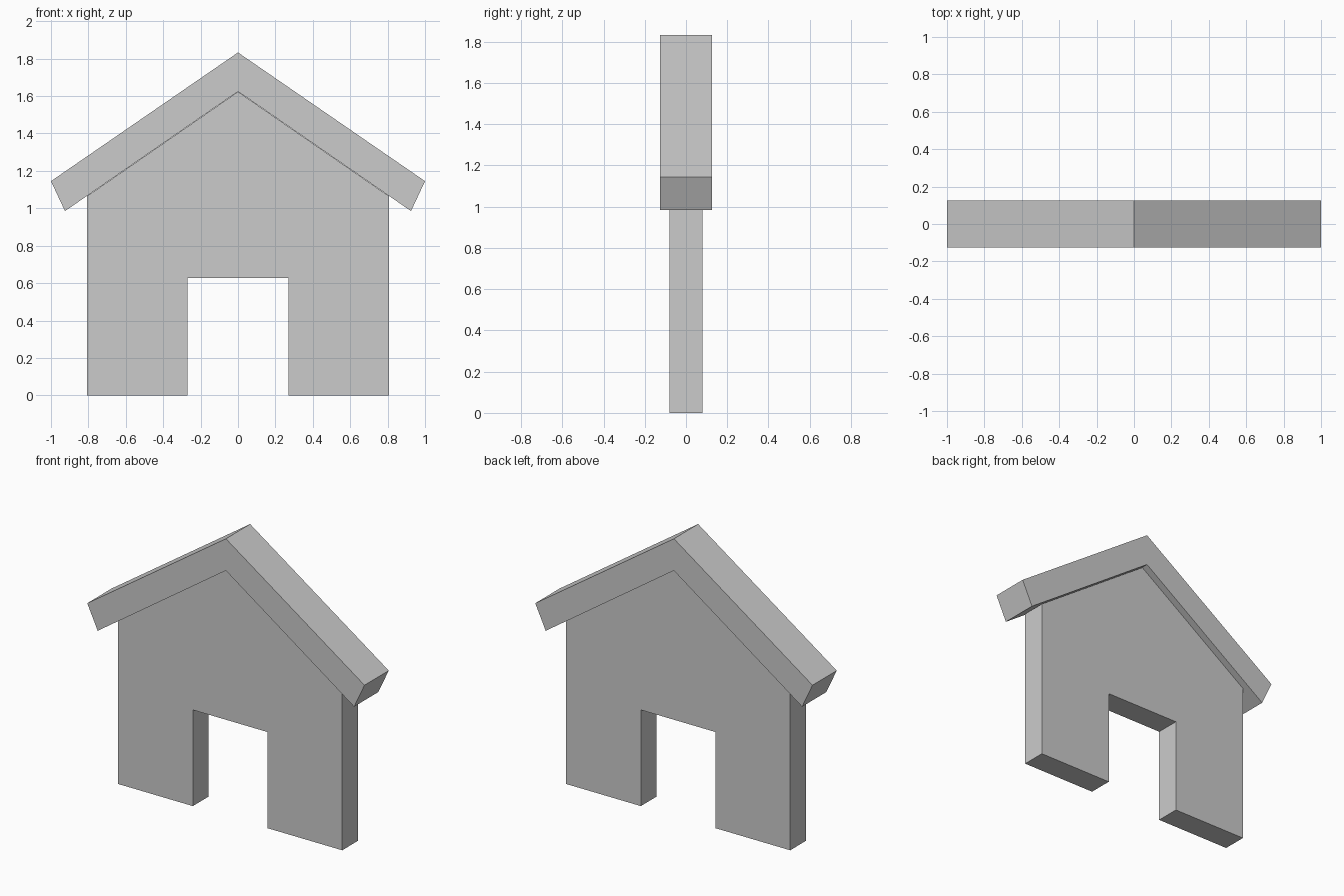
import bpy
import bmesh

cube = bpy.data.objects.get("Cube")
if cube:
    bpy.data.objects.remove(cube, do_unlink=True)

grey = bpy.data.materials.new("plain grey")
grey.use_nodes = True
colour = (0.6, 0.6, 0.6, 1)
grey.diffuse_color = colour
grey.node_tree.nodes["Principled BSDF"].inputs["Base Color"].default_value = colour


def extrude_profile(name, half, depth):
    """Mirror a right-hand x/z outline about x = 0 and extrude it along y."""
    outline = half + [(-x, z) for x, z in reversed(half) if x > 0]
    bm = bmesh.new()
    face = bm.faces.new([bm.verts.new((x, -depth / 2, z)) for x, z in outline])
    result = bmesh.ops.extrude_face_region(bm, geom=[face])
    moved = [v for v in result["geom"] if isinstance(v, bmesh.types.BMVert)]
    bmesh.ops.translate(bm, verts=moved, vec=(0, depth, 0))
    bmesh.ops.recalc_face_normals(bm, faces=bm.faces)
    mesh = bpy.data.meshes.new(name)
    bm.to_mesh(mesh)
    bm.free()
    mesh.materials.append(grey)
    obj = bpy.data.objects.new(name, mesh)
    bpy.context.collection.objects.link(obj)
    return obj


# Gabled wall with the doorway left open at the bottom
extrude_profile("house_wall", [(0.27, 0.627), (0.27, 0), (0.808, 0),
                               (0.808, 1.064), (0, 1.623)], 0.16)

# Thick pitched roof with square-cut eaves
extrude_profile("roof", [(0, 1.625), (0.925, 0.985), (1, 1.145), (0, 1.833)], 0.25)
